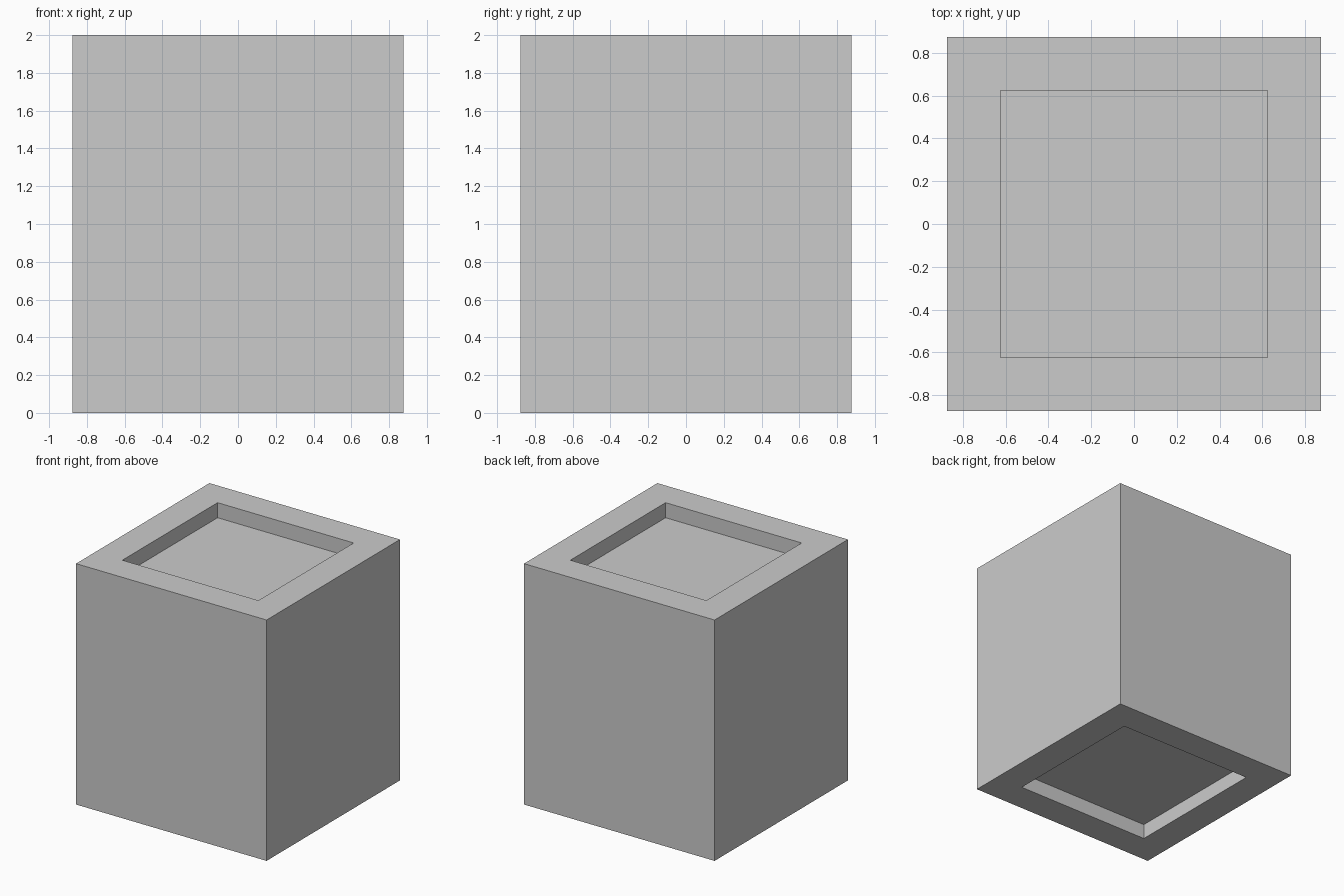
import bpy, bmesh
from mathutils import Matrix

if "Cube" in bpy.data.objects:
    bpy.data.objects.remove(bpy.data.objects["Cube"])

WIDTH, HEIGHT = 1.75, 2.0
RIM, DEPTH = 0.25, 0.125

bm = bmesh.new()

# Main block standing on the ground
bmesh.ops.create_cube(bm, size=1, matrix=Matrix.Translation((0, 0, HEIGHT / 2))
                      @ Matrix.Diagonal((WIDTH, WIDTH, HEIGHT, 1)))


# Square straight-walled recess in a horizontal face
def recess(sign):
    face = next(f for f in bm.faces if f.normal.z * sign > 0.9)
    bmesh.ops.inset_region(bm, faces=[face], thickness=RIM, use_even_offset=True)
    floor = bmesh.ops.extrude_discrete_faces(bm, faces=[face])["faces"][0]
    bmesh.ops.translate(bm, verts=floor.verts, vec=(0, 0, -sign * DEPTH))


bm.normal_update()
for sign in (1, -1):
    recess(sign)
    bm.normal_update()

bmesh.ops.recalc_face_normals(bm, faces=bm.faces)
mesh = bpy.data.meshes.new("recessed_block")
bm.to_mesh(mesh)
bm.free()
block = bpy.data.objects.new("recessed_block", mesh)
bpy.context.collection.objects.link(block)
